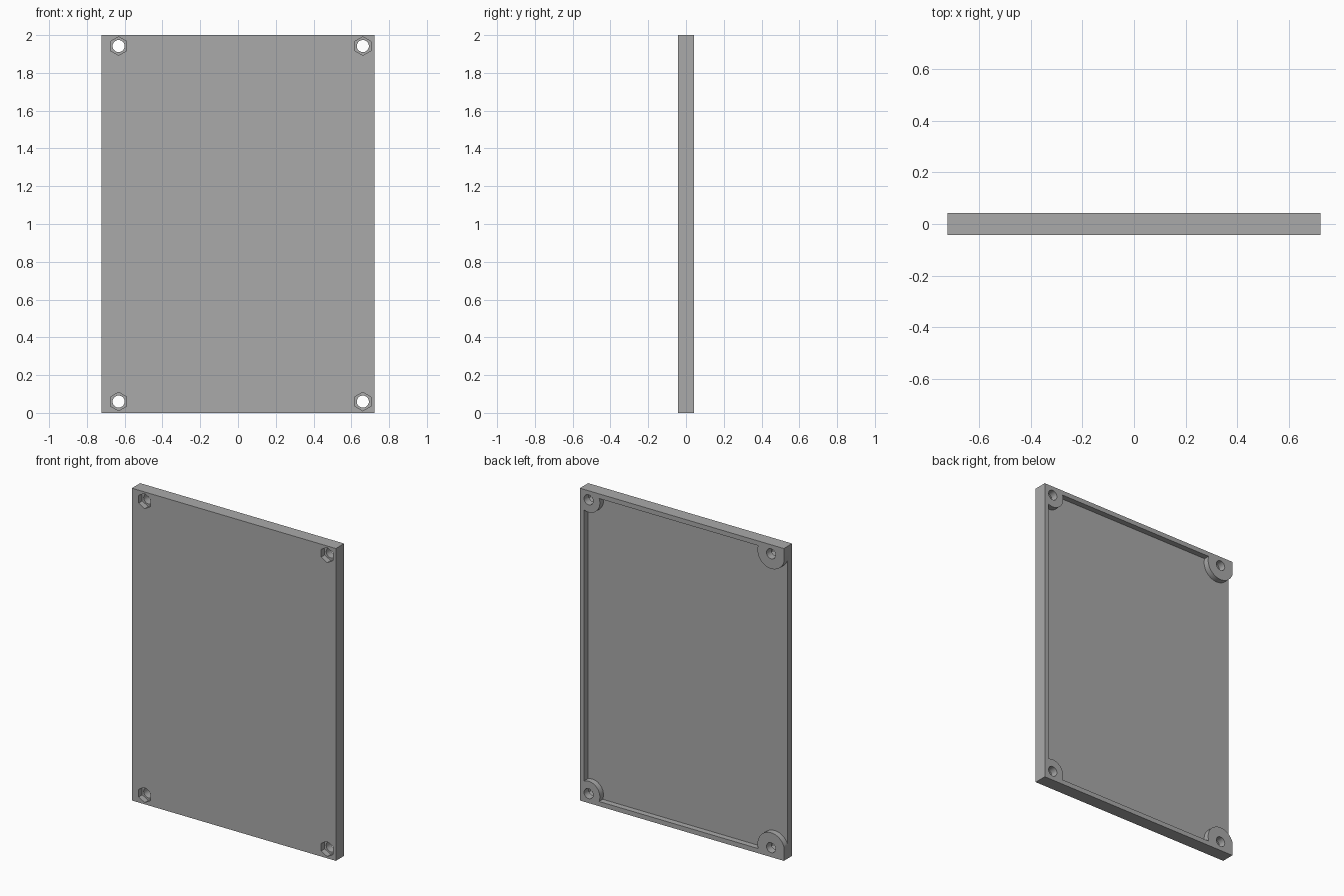
import bpy
import bmesh
from math import pi
from mathutils import Matrix

cube = bpy.data.objects.get("Cube")
if cube:
    bpy.data.objects.remove(cube, do_unlink=True)

# Overall sizes
HALF_W, HEIGHT, HALF_D = 0.7225, 2.0, 0.042
RIM, FLOOR_Y = 0.03, 0.005
RECESS = 0.036

grey = bpy.data.materials.new("plain_grey")
grey.use_nodes = True
colour = (0.4, 0.4, 0.4, 1)
grey.diffuse_color = colour
grey.node_tree.nodes["Principled BSDF"].inputs["Base Color"].default_value = colour


def make_object(name, bm):
    bmesh.ops.recalc_face_normals(bm, faces=bm.faces)
    mesh = bpy.data.meshes.new(name)
    bm.to_mesh(mesh)
    bm.free()
    mesh.materials.append(grey)
    obj = bpy.data.objects.new(name, mesh)
    bpy.context.collection.objects.link(obj)
    return obj


def box(name, x0, x1, y0, y1, z0, z1):
    bm = bmesh.new()
    centre = Matrix.Translation(((x0 + x1) / 2, (y0 + y1) / 2, (z0 + z1) / 2))
    size = Matrix.Diagonal((x1 - x0, y1 - y0, z1 - z0, 1))
    bmesh.ops.create_cube(bm, size=1, matrix=centre @ size)
    return make_object(name, bm)


def prism(name, x, z, radius, sides, y0, y1, turn=0):
    """Upright-facing cylinder running along y."""
    bm = bmesh.new()
    place = (Matrix.Translation((x, (y0 + y1) / 2, z))
             @ Matrix.Rotation(pi / 2, 4, "X") @ Matrix.Rotation(turn, 4, "Z"))
    bmesh.ops.create_cone(bm, cap_ends=True, segments=sides, radius1=radius,
                          radius2=radius, depth=y1 - y0, matrix=place)
    return make_object(name, bm)


def cut(target, cutter):
    mod = target.modifiers.new("cut", "BOOLEAN")
    mod.operation, mod.solver, mod.object = "DIFFERENCE", "EXACT", cutter
    bpy.context.view_layer.objects.active = target
    bpy.ops.object.modifier_apply(modifier=mod.name)
    bpy.data.objects.remove(cutter, do_unlink=True)


# Slab, and a pocket in its back that is open on the right side
panel = box("cover_panel", -HALF_W, HALF_W, -HALF_D, HALF_D, 0, HEIGHT)
pocket = box("pocket_cutter", -HALF_W - 0.1, HALF_W - RIM, FLOOR_Y, 0.1,
             RIM, HEIGHT - RIM)

# Screw corners: x, z and boss radius
corners = [(x, z, r) for x, r in ((-0.632, 0.096), (0.661, 0.08))
           for z in (0.06, HEIGHT - 0.058)]

# Leave round bosses standing in the pocket
for x, z, r in corners:
    cut(pocket, prism("boss", x, z, r, 48, -0.2, 0.2))
# Trim the pocket slivers beside the open-side bosses
for z0, z1 in ((-0.1, 0.06), (HEIGHT - 0.058, HEIGHT + 0.1)):
    cut(pocket, box("boss_corner", -HALF_W - 0.2, -0.632, -0.2, 0.2, z0, z1))
cut(panel, pocket)

# Hexagonal nut recesses in the front and screw holes right through
for x, z, r in corners:
    cut(panel, prism("nut_recess", x, z, 0.049, 6, -0.1, -HALF_D + RECESS))
    cut(panel, prism("screw_hole", x, z, 0.032, 32, -0.2, 0.2))

# Smooth the round walls, keep the edges sharp
bpy.ops.object.select_all(action="DESELECT")
panel.select_set(True)
bpy.context.view_layer.objects.active = panel
bpy.ops.object.shade_smooth_by_angle(angle=pi / 6)
